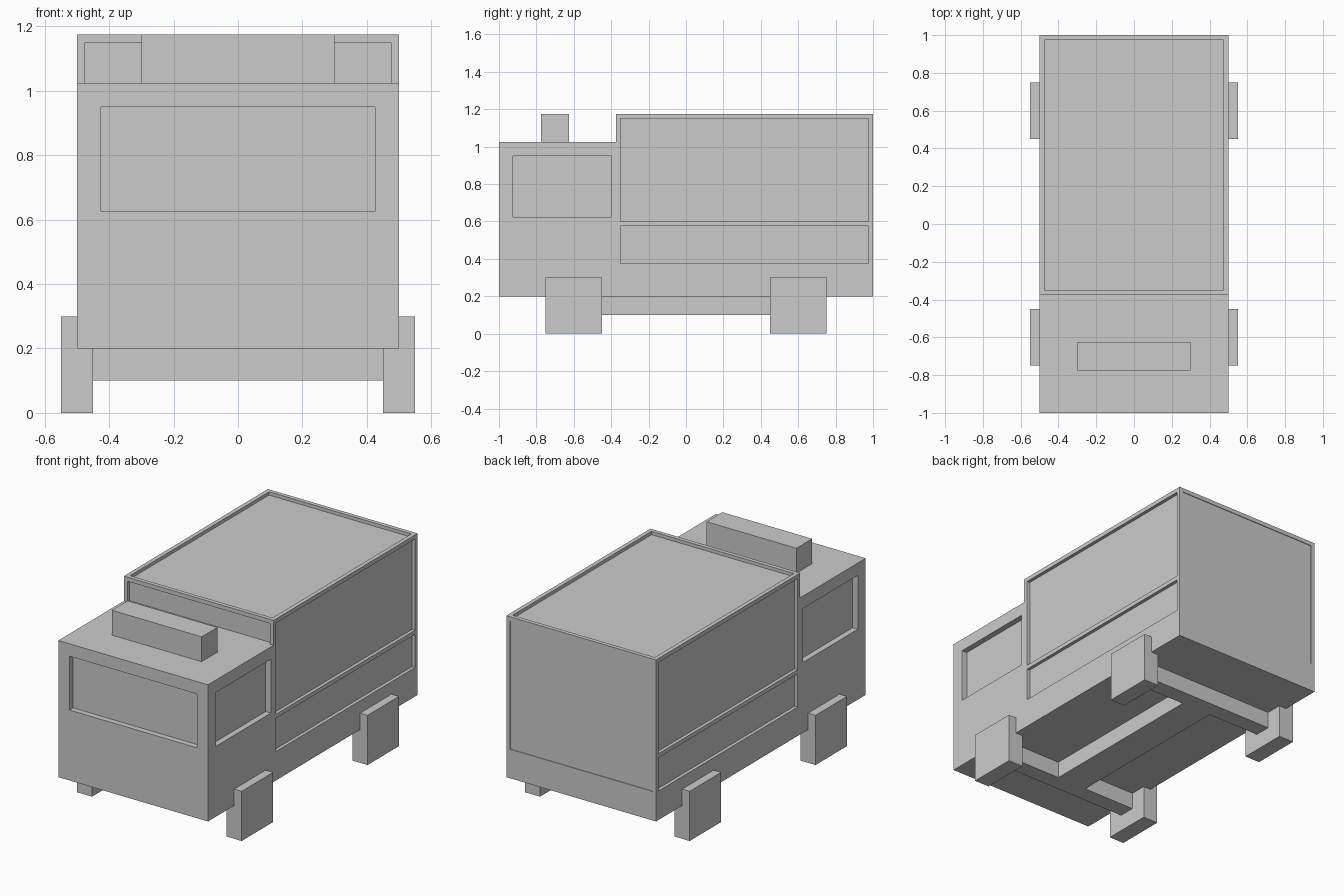
import bpy, bmesh
from mathutils import Vector

if "Cube" in bpy.data.objects:
    bpy.data.objects.remove(bpy.data.objects["Cube"])


def boxes(name, spans):
    """One object made of axis-aligned boxes ((x0, x1), (y0, y1), (z0, z1))."""
    bm = bmesh.new()
    for span in spans:
        lo = Vector([s[0] for s in span])
        hi = Vector([s[1] for s in span])
        verts = bmesh.ops.create_cube(bm, size=1)["verts"]
        for v in verts:
            v.co = Vector([(lo[i] + hi[i]) / 2 + v.co[i] * (hi[i] - lo[i]) for i in range(3)])
    mesh = bpy.data.meshes.new(name)
    bm.to_mesh(mesh)
    bm.free()
    ob = bpy.data.objects.new(name, mesh)
    bpy.context.collection.objects.link(ob)
    return ob


def carve(ob, spans):
    """Cut recesses into an object."""
    cutter = boxes(ob.name + "_cutter", spans)
    cutter.hide_render = True
    mod = ob.modifiers.new("recesses", "BOOLEAN")
    mod.operation = "DIFFERENCE"
    mod.solver = "EXACT"
    mod.object = cutter
    bpy.context.view_layer.objects.active = ob
    bpy.ops.object.modifier_apply(modifier=mod.name)
    bpy.data.objects.remove(cutter)


def both_sides(depth, y, z):
    """Matching recesses in the left and right walls."""
    return [((0.5 - depth, 0.6), y, z), ((-0.6, depth - 0.5), y, z)]


WINDOW, PANEL = 0.035, 0.02

# Cab with windscreen and side windows
cab = boxes("cab", [((-0.5, 0.5), (-1, -0.375), (0.2, 1.025))])
carve(cab, [((-0.425, 0.425), (-1.1, -1 + WINDOW), (0.625, 0.95))]
      + both_sides(WINDOW, (-0.925, -0.4), (0.625, 0.95)))

# Rear body with inset panels on the sides, roof, front and back
body = boxes("rear_body", [((-0.5, 0.5), (-0.375, 1), (0.2, 1.175))])
carve(body, both_sides(PANEL, (-0.35, 0.975), (0.6, 1.15))
      + both_sides(PANEL, (-0.35, 0.975), (0.375, 0.575))
      + [((-0.475, 0.475), (-0.35, 0.975), (1.175 - PANEL, 1.3)),
         ((-0.475, 0.475), (-0.5, -0.375 + PANEL), (1.025, 1.15)),
         ((-0.475, 0.475), (0.996, 1.1), (0.375, 1.15))])

# Roof light bar
boxes("light_bar", [((-0.3, 0.3), (-0.775, -0.625), (1.025, 1.175))])

# Chassis beam, axles and block wheels
boxes("chassis_beam", [((-0.1, 0.1), (-0.55, 0.55), (0.1, 0.2))])
for end, y in (("front", -0.6), ("rear", 0.6)):
    boxes(end + "_axle", [((-0.45, 0.45), (y - 0.05, y + 0.05), (0.1, 0.2))])
    for side, x in (("left", -0.5), ("right", 0.5)):
        boxes(f"{end}_{side}_wheel",
              [((x - 0.05, x + 0.05), (y - 0.15, y + 0.15), (0, 0.3))])
